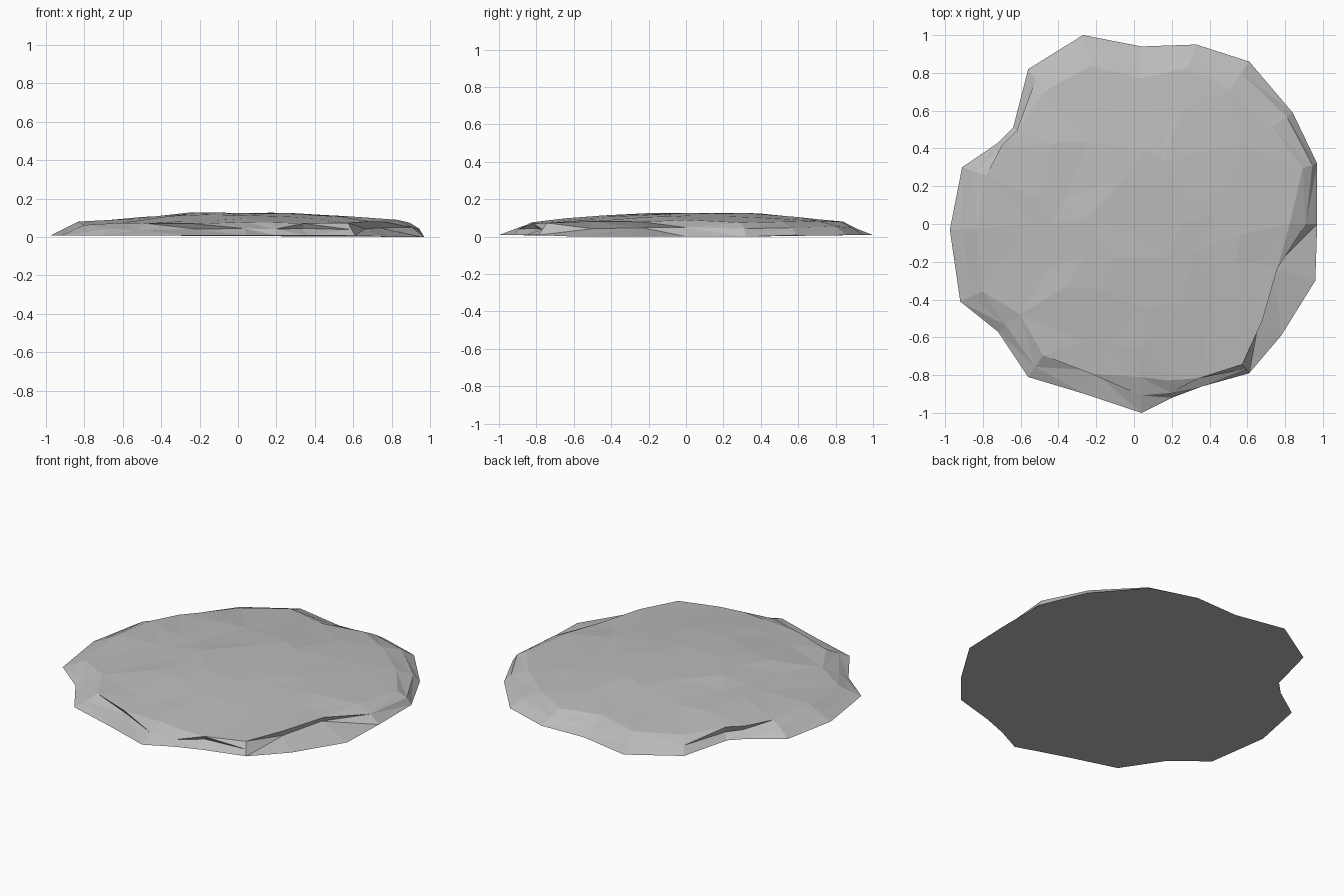
import bpy, bmesh, math, random
from mathutils import Vector
from mathutils.geometry import delaunay_2d_cdt

if "Cube" in bpy.data.objects:
    bpy.data.objects.remove(bpy.data.objects["Cube"])
rng = random.Random(7)

# Ground outline of the slab, counter-clockwise from the back
OUTLINE = [(-.27, 1), (-.56, .82), (-.64, .51), (-.72, .43), (-.91, .3), (-.975, -.03),
           (-.92, -.41), (-.72, -.57), (-.56, -.81), (-.26, -.9), (.04, -1), (.2, -.92),
           (.36, -.86), (.61, -.79), (.78, -.59), (.96, -.3), (.97, 0), (.97, .32),
           (.84, .59), (.61, .86), (.33, .95), (.04, .94)]
# Rim scale where it differs from the usual, and the undercut stretches
RIM = {2: .97, 3: .97, 4: .86, 9: .88, 10: .81, 11: .9, 12: .95, 13: .94,
       14: .87, 15: .79, 16: .85, 17: .92}
UNDERCUT = {2, 3, 9, 12, 14, 15}


def dome(x, y):
    """Height of the gently domed top."""
    r = math.hypot(x - .05, y - .05)
    return .133 - .055 * (r / .85) ** 1.6


bm = bmesh.new()

# Rock edge: ground ring, broken middle ring, top rim
ground, middle, rim = [], [], []
for i, (x, y) in enumerate(OUTLINE):
    s = RIM.get(i, .85 + rng.uniform(-.03, .03))
    m = s - .02 if i in UNDERCUT else (1 + s) / 2 + rng.uniform(-.01, .03)
    top = dome(x * s, y * s) + rng.uniform(-.008, .006)
    ground.append(bm.verts.new((x, y, .008)))
    middle.append(bm.verts.new((x * m, y * m, top * rng.uniform(.5, .65))))
    rim.append(bm.verts.new((x * s, y * s, top)))
n = len(OUTLINE)
for low, high in ((ground, middle), (middle, rim)):
    for i in range(n):
        j = (i + 1) % n
        a, b, c, d = low[i], low[j], high[j], high[i]
        tris = ((a, b, c), (a, c, d)) if rng.random() < .5 else ((a, b, d), (b, c, d))
        for t in tris:
            bm.faces.new(t)

# Flat underside
bm.faces.new(ground[::-1])

# Chipped top: scattered points joined into irregular facets
verts = list(rim)
step = .2
for gx in range(-4, 5):
    for gy in range(-4, 5):
        x = (gx + .5 * (gy % 2)) * step + rng.uniform(-.07, .07)
        y = gy * step + rng.uniform(-.07, .07)
        if math.hypot(x, y) < .7 and min((v.co.xy - Vector((x, y))).length for v in rim) > .1:
            verts.append(bm.verts.new((x, y, dome(x, y) + rng.uniform(-.009, .006))))
edges = [(i, (i + 1) % n) for i in range(n)]
_, _, faces, origin, _, _ = delaunay_2d_cdt([v.co.xy for v in verts], edges, [], 1, 1e-5)
for f in faces:
    bm.faces.new([verts[origin[k][0]] for k in f])

# Lowest lip reaches the floor at the front left
for v in ground[14:18]:
    v.co.z = 0

bmesh.ops.recalc_face_normals(bm, faces=bm.faces)
mesh = bpy.data.meshes.new("stone_slab")
bm.to_mesh(mesh)
bm.free()

# Plain grey stone
grey = bpy.data.materials.new("stone_grey")
grey.use_nodes = True
color = (.5, .5, .5, 1)
grey.diffuse_color = color
grey.node_tree.nodes["Principled BSDF"].inputs["Base Color"].default_value = color
mesh.materials.append(grey)

slab = bpy.data.objects.new("stone_slab", mesh)
bpy.context.collection.objects.link(slab)
